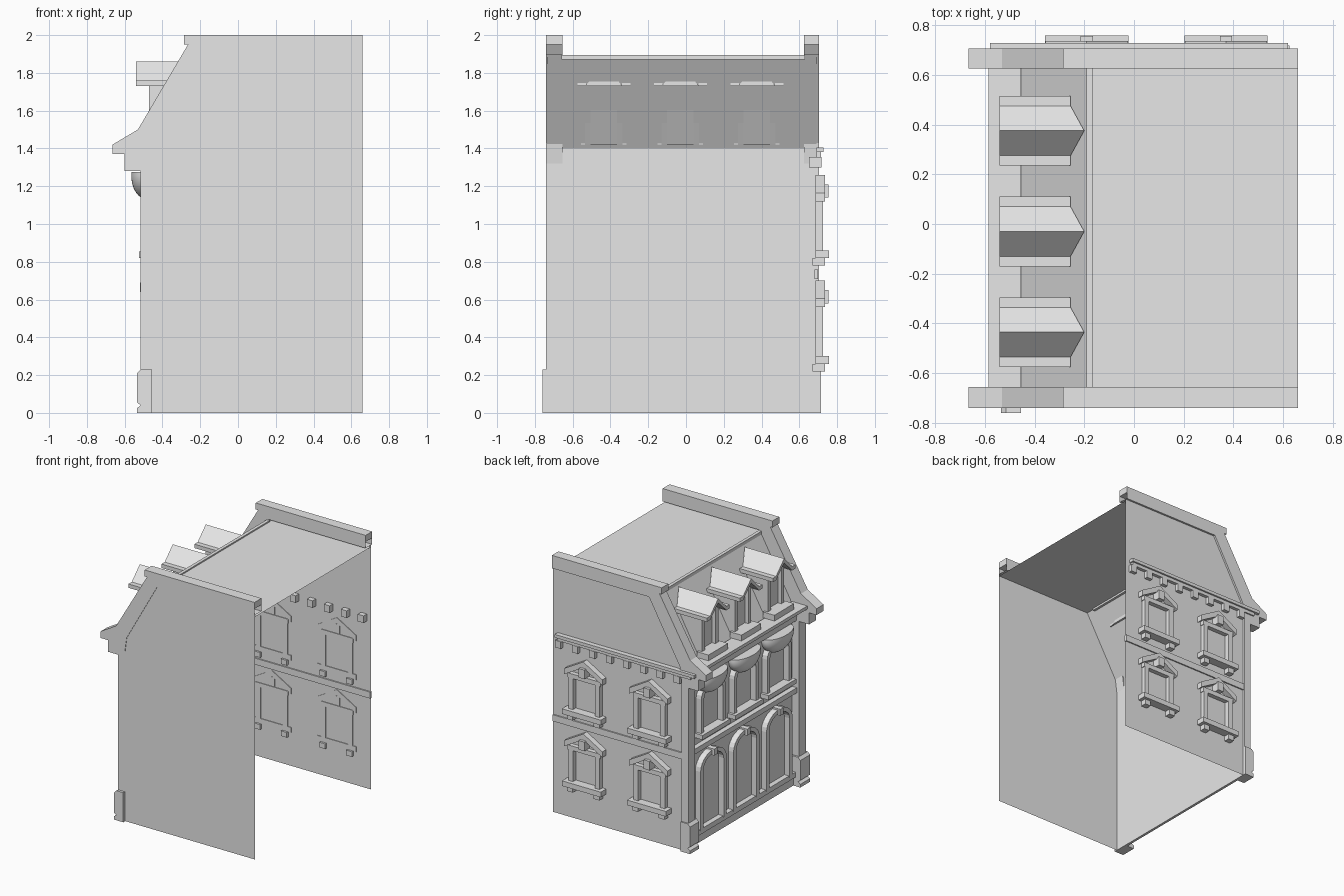
import bpy, bmesh
from math import sin, cos, pi

cube = bpy.data.objects.get("Cube")
if cube:
    bpy.data.objects.remove(cube)

stone = bpy.data.materials.new("grey stone")
stone.use_nodes = True
stone.diffuse_color = (0.8, 0.8, 0.8, 1)
stone.node_tree.nodes["Principled BSDF"].inputs["Base Color"].default_value = (0.8, 0.8, 0.8, 1)


def finish(name, bm):
    mesh = bpy.data.meshes.new(name)
    bmesh.ops.recalc_face_normals(bm, faces=bm.faces)
    bm.to_mesh(mesh)
    bm.free()
    mesh.materials.append(stone)
    obj = bpy.data.objects.new(name, mesh)
    bpy.context.collection.objects.link(obj)
    return obj


def prism(name, pts, axis, a, b=None, open_right=False):
    """Extrude a profile along an axis; with no second depth it is a thin sheet."""
    def place(p, d):
        return (d, p[0], p[1]) if axis == "x" else (p[0], d, p[1])
    bm = bmesh.new()
    face = bm.faces.new([bm.verts.new(place(p, a)) for p in pts])
    if b is not None:
        step = (b - a, 0, 0) if axis == "x" else (0, b - a, 0)
        new = bmesh.ops.extrude_face_region(bm, geom=[face], use_keep_orig=True)["geom"]
        moved = [v for v in new if isinstance(v, bmesh.types.BMVert)]
        bmesh.ops.translate(bm, verts=moved, vec=step)
    if open_right:
        end = max(v.co.x for v in bm.verts)
        ends = [f for f in bm.faces if all(abs(v.co.x - end) < 1e-4 for v in f.verts)]
        bmesh.ops.delete(bm, geom=ends, context="FACES")
    return finish(name, bm)


def box(name, x0, x1, y0, y1, z0, z1):
    return prism(name, [(x0, z0), (x1, z0), (x1, z1), (x0, z1)], "y", y0, y1)


RIGHT = 0.66      # open end of the shell
INNER = -0.455    # plane of the street facade
Y0, Y1 = -0.74, 0.705

# Shell: side walls, facade, mansard slope and flat roof
slope = [(INNER, 1.32), (-0.44, 1.43), (-0.175, 1.9)]
wall = [(INNER, 0)] + slope + [(RIGHT, 1.9), (RIGHT, 0)]
prism("plain_side_wall", wall, "y", Y0 + 0.004)
prism("window_side_wall", wall, "y", 0.69)
prism("facade_wall", [(Y0, 0), (Y1, 0), (Y1, 1.4), (Y0, 1.4)], "x", INNER)
bm = bmesh.new()
rows = [[bm.verts.new((x, y, z)) for y in (Y0 + 0.004, 0.69)]
        for x, z in ((INNER, 1.4), (-0.175, 1.885), (RIGHT, 1.885))]
for a, b in zip(rows, rows[1:]):
    bm.faces.new((a[0], a[1], b[1], b[0]))
finish("mansard_roof", bm)
box("roof_edge_trim", -0.19, -0.165, -0.66, 0.63, 1.87, 1.895)

# Raised gable parapets with corbelled feet, corner pilasters and bases
coping = [(RIGHT, 1.9), (RIGHT, 1.955), (-0.262, 1.955), (-0.53, 1.5), (-0.665, 1.42),
          (-0.665, 1.37), (-0.6, 1.37), (-0.6, 1.28), (INNER, 1.28)] + slope
for side, a, b, base_a, base_b in (("front", Y0, -0.655, -0.76, -0.64),
                                   ("back", 0.625, Y1, 0.605, 0.715)):
    prism(side + "_parapet", coping, "y", a, b, open_right=True)
    box(side + "_parapet_cap", -0.285, RIGHT, a, b, 1.95, 2.0)
    box(side + "_pilaster", -0.515, INNER, a, b, 0.2, 1.3)
    base = [(INNER, 0), (-0.535, 0), (-0.535, 0.025), (-0.515, 0.04), (-0.535, 0.055),
            (-0.535, 0.21), (-0.515, 0.23), (INNER, 0.23)]
    prism(side + "_pilaster_base", base, "y", base_a, base_b)

# Street facade cornice, frieze, floor band and ledges
cornice = [(INNER, 1.28), (-0.49, 1.28), (-0.5, 1.36), (-0.56, 1.375), (-0.585, 1.395),
           (-0.585, 1.42), (INNER, 1.42)]
prism("facade_cornice", cornice, "y", -0.66, 0.63)
box("facade_floor_band", -0.495, INNER, -0.66, 0.63, 0.72, 0.76)
box("facade_base_ledge", -0.495, INNER, -0.64, 0.61, 0.07, 0.11)
box("facade_plinth", -0.475, INNER, -0.66, 0.63, 0, 0.08)


def arch(cy, half, z0, spring, rise):
    n = 12
    curve = [(cy + half * cos(pi * i / n), spring + rise * sin(pi * i / n)) for i in range(n + 1)]
    return [(cy + half, z0)] + curve + [(cy - half, z0)]


def awning(cy):
    """Lower half of a flattened ball hanging under the cornice."""
    bm = bmesh.new()
    bmesh.ops.create_uvsphere(bm, u_segments=32, v_segments=16, radius=1)
    for v in bm.verts:
        v.co = (-0.48 + 0.085 * v.co.x, cy + 0.165 * v.co.y, 1.255 + 0.125 * v.co.z)
    cuts = (((0, 0, 1.275), (0, 0, 1)), ((INNER, 0, 0), (1, 0, 0)))
    for co, no in cuts:
        geom = bm.verts[:] + bm.edges[:] + bm.faces[:]
        cut = bmesh.ops.bisect_plane(bm, geom=geom, plane_co=co, plane_no=no, clear_outer=True)
        bmesh.ops.contextual_create(
            bm, geom=[e for e in cut["geom_cut"] if isinstance(e, bmesh.types.BMEdge)])
    obj = finish("awning", bm)
    bpy.context.view_layer.objects.active = obj
    obj.select_set(True)
    bpy.ops.object.shade_smooth_by_angle()
    obj.select_set(False)


# Three facade bays: ground arch, upper window, awning and dormer
for cy in (0.375, -0.03, -0.435):
    outer = arch(cy, 0.16, 0.1, 0.56, 0.12)
    prism("ground_arch_frame", outer + arch(cy, 0.125, 0.1, 0.56, 0.09)[::-1], "x", -0.5, INNER)
    box("arch_keystone", -0.52, INNER, cy - 0.02, cy + 0.02, 0.64, 0.69)

    upper = arch(cy, 0.15, 0.84, 1.12, 0.1)
    prism("upper_window_frame", upper + arch(cy, 0.115, 0.84, 1.12, 0.07)[::-1], "x", -0.5, INNER)
    box("upper_window_sill", -0.525, INNER, cy - 0.17, cy + 0.17, 0.82, 0.855)
    awning(cy)

    # Dormer: cheeks that meet the slope, gable, roof slabs, eaves and sill
    cheek = [(-0.47, 1.42), (-0.44, 1.42), (-0.265, 1.74), (-0.47, 1.74)]
    for s in (-1, 1):
        a, b = sorted((cy + s * 0.065, cy + s * 0.1))
        prism("dormer_cheek", cheek, "y", a, b)
        a, b = sorted((cy + s * 0.095, cy + s * 0.14))
        box("dormer_eave", -0.54, -0.255, a, b, 1.73, 1.76)
    prism("dormer_window", [(-0.44, 1.42), (-0.435, 1.42), (-0.265, 1.74), (-0.44, 1.74)],
          "y", cy - 0.07, cy + 0.07)
    bm = bmesh.new()
    section = ((-0.1, 1.73), (-0.1, 1.76), (0, 1.86), (0.1, 1.76), (0.1, 1.73), (0, 1.825))
    ends = [[bm.verts.new((x if x < -0.5 else -0.255 + (z - 1.76) * 0.55, cy + y, z))
             for y, z in section] for x in (-0.54, 0)]
    for i in range(6):
        j = (i + 1) % 6
        bm.faces.new((ends[0][i], ends[0][j], ends[1][j], ends[1][i]))
    for e in ends:
        bm.faces.new(e)
    finish("dormer_roof", bm)
    prism("dormer_gable", [(cy - 0.1, 1.73), (cy + 0.1, 1.73), (cy, 1.84)], "x", -0.47, -0.25)
    box("dormer_sill", -0.54, -0.44, cy - 0.12, cy + 0.12, 1.42, 1.465)

# Decorated side wall: floor band, moulded cornice and a row of brackets
box("side_floor_band", -0.455, RIGHT, 0.68, 0.7, 0.71, 0.76)
box("side_cornice_lower", -0.54, 0.61, 0.69, 0.715, 1.355, 1.38)
box("side_cornice_upper", -0.58, 0.62, 0.69, 0.728, 1.38, 1.405)
for i in range(8):
    x = 0.6 - i * 0.146
    box("cornice_bracket", x - 0.025, x + 0.025, 0.65, 0.718, 1.3, 1.355)

# Four side windows with pediment, keystone, jambs, sill and brackets
for cx in (0.37, -0.19):
    for z in (0.26, 0.82):
        box("side_window_sill", cx - 0.167, cx + 0.167, 0.685, 0.757, z, z + 0.04)
        for s in (-1, 1):
            x = cx + s * 0.115
            box("sill_bracket", x - 0.025, x + 0.025, 0.67, 0.735, z - 0.04, z)
            box("window_jamb", x - 0.02, x + 0.02, 0.685, 0.725, z + 0.04, z + 0.3)
        box("window_lintel", cx - 0.14, cx + 0.14, 0.685, 0.725, z + 0.28, z + 0.315)
        pediment = [(cx - 0.165, z + 0.3), (cx - 0.165, z + 0.345), (cx, z + 0.44),
                    (cx + 0.165, z + 0.345), (cx + 0.165, z + 0.3), (cx, z + 0.395)]
        prism("window_pediment", pediment, "y", 0.685, 0.735)
        box("window_keystone", cx - 0.025, cx + 0.025, 0.685, 0.755, z + 0.32, z + 0.39)
